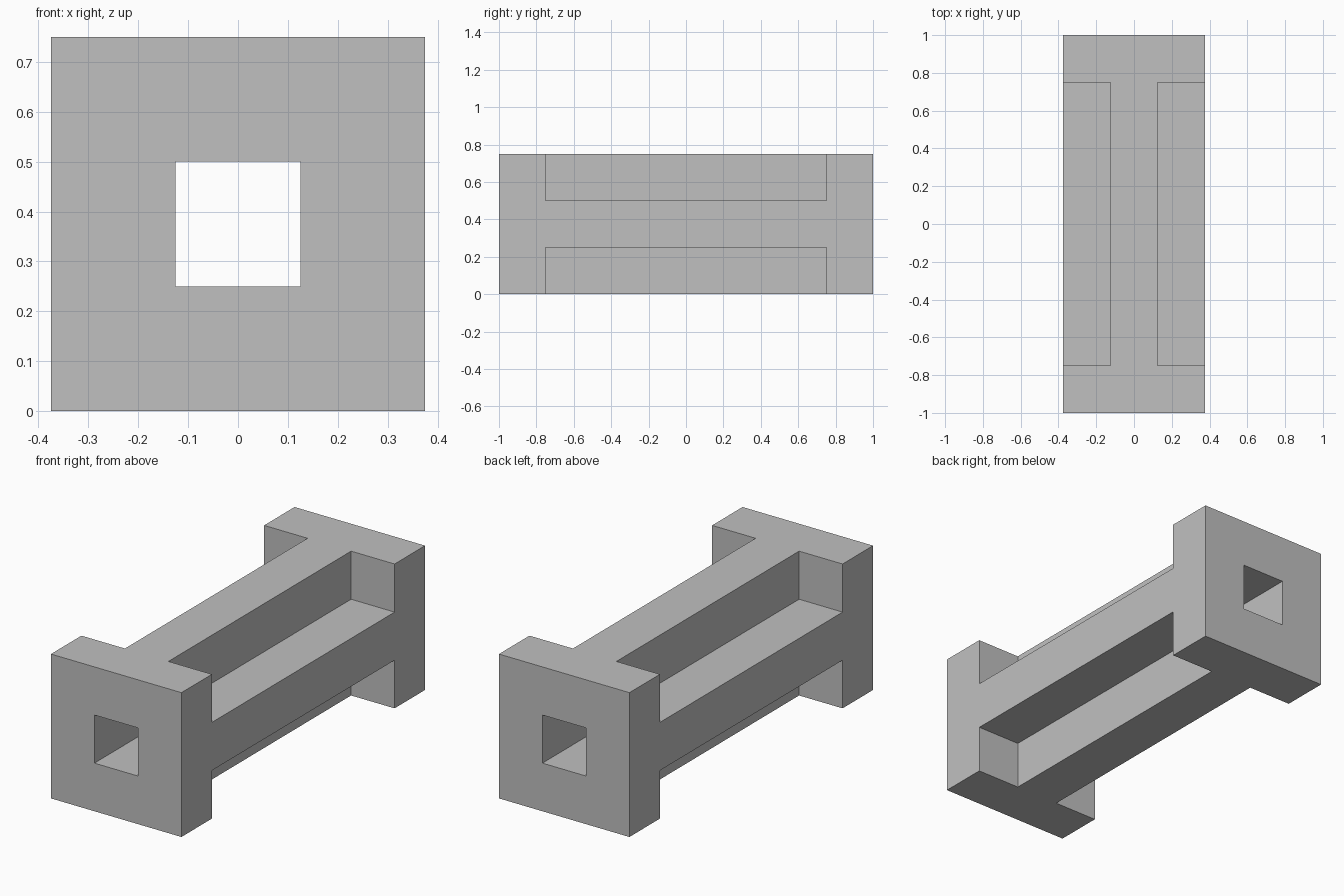
import bpy
import bmesh
from mathutils import Vector

if "Cube" in bpy.data.objects:
    bpy.data.objects.remove(bpy.data.objects["Cube"])

# Cell boundaries: a 3 x 3 section along three lengths
XS = (-0.375, -0.125, 0.125, 0.375)
YS = (-1.0, -0.75, 0.75, 1.0)
ZS = (0.0, 0.25, 0.5, 0.75)


def solid(i, j, k):
    """Square end frames joined by four bars around an open central tunnel."""
    if not all(0 <= n <= 2 for n in (i, j, k)):
        return False
    if i == 1 and k == 1:
        return False                      # tunnel
    return j != 1 or i == 1 or k == 1     # end frame, or one of the bars


grey = bpy.data.materials.new("plain_grey")
grey.diffuse_color = (0.53, 0.53, 0.53, 1.0)
grey.use_nodes = True
grey.node_tree.nodes["Principled BSDF"].inputs["Base Color"].default_value = grey.diffuse_color

# Only the outer skin of the filled cells is made
bm = bmesh.new()
for i in range(3):
    for j in range(3):
        for k in range(3):
            if not solid(i, j, k):
                continue
            for axis in range(3):
                for side in (0, 1):
                    step = [i, j, k]
                    step[axis] += 2 * side - 1
                    if solid(*step):
                        continue
                    u, v = (axis + 1) % 3, (axis + 2) % 3
                    corners = []
                    for a, b in ((0, 0), (1, 0), (1, 1), (0, 1)):
                        n = [i, j, k]
                        n[axis] += side
                        n[u] += a
                        n[v] += b
                        corners.append(Vector((XS[n[0]], YS[n[1]], ZS[n[2]])))
                    if side == 0:
                        corners.reverse()
                    bm.faces.new([bm.verts.new(c) for c in corners])
bmesh.ops.remove_doubles(bm, verts=bm.verts, dist=0.0001)

mesh = bpy.data.meshes.new("hollow_beam_frame")
bm.to_mesh(mesh)
bm.free()
mesh.materials.append(grey)
beam = bpy.data.objects.new("hollow_beam_frame", mesh)
bpy.context.collection.objects.link(beam)
